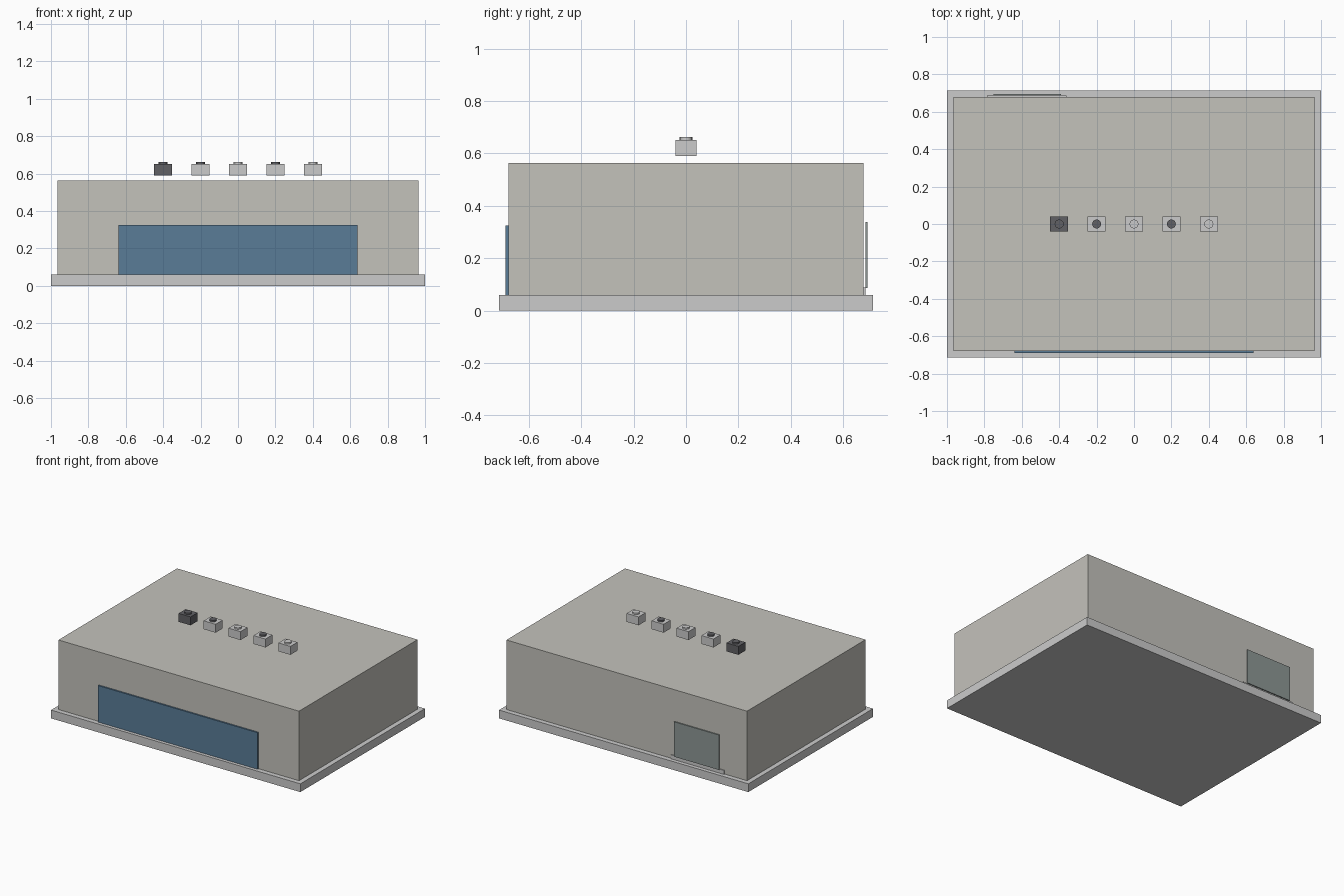
import bpy

if "Cube" in bpy.data.objects:
    bpy.data.objects.remove(bpy.data.objects["Cube"])


def paint(obj, name, rgb):
    mat = bpy.data.materials.get(name)
    if mat is None:
        mat = bpy.data.materials.new(name)
        mat.diffuse_color = (*rgb, 1)
        mat.use_nodes = True
        mat.node_tree.nodes["Principled BSDF"].inputs["Base Color"].default_value = mat.diffuse_color
    obj.data.materials.append(mat)


def box(name, x, y, z):
    """Box from (min, max) ranges on each axis."""
    bpy.ops.mesh.primitive_cube_add(size=1, location=[sum(r) / 2 for r in (x, y, z)])
    obj = bpy.context.object
    obj.name = name
    obj.scale = [r[1] - r[0] for r in (x, y, z)]
    bpy.ops.object.transform_apply(location=False, rotation=False, scale=True)
    return obj


WARM = ("warm_wall", (0.55, 0.54, 0.50))
BLUE = ("blue_glass", (0.10, 0.20, 0.31))
DOOR = ("door_grey", (0.27, 0.31, 0.30))
DARK = ("dark_metal", (0.12, 0.12, 0.13))

# Foundation slab and main building volume
box("foundation_slab", (-1, 1), (-0.714, 0.714), (0, 0.06))
paint(box("building_body", (-0.965, 0.965), (-0.679, 0.679), (0.06, 0.564)), *WARM)

# Wide window on the front wall
paint(box("front_window", (-0.64, 0.64), (-0.69, -0.679), (0.06, 0.325)), *BLUE)

# Loading door and sill on the back wall
paint(box("back_door", (-0.75, -0.39), (0.686, 0.694), (0.086, 0.339)), *DOOR)
box("back_door_sill", (-0.785, -0.36), (0.679, 0.686), (0.06, 0.088))

# Row of roof units hovering just above the roof, each with a round fan cap
for i in range(5):
    x = -0.4 + 0.2 * i
    unit = box(f"roof_unit_{i + 1}", (x - 0.048, x + 0.048), (-0.04, 0.04), (0.59, 0.651))
    bpy.ops.mesh.primitive_cylinder_add(vertices=16, radius=0.024, depth=0.012,
                                        location=(x, 0, 0.656))
    cap = bpy.context.object
    cap.name = f"fan_cap_{i + 1}"
    bpy.ops.object.shade_smooth_by_angle()
    if i == 0:
        paint(unit, *DARK)
    if i in (0, 1, 3):
        paint(cap, *DARK)
